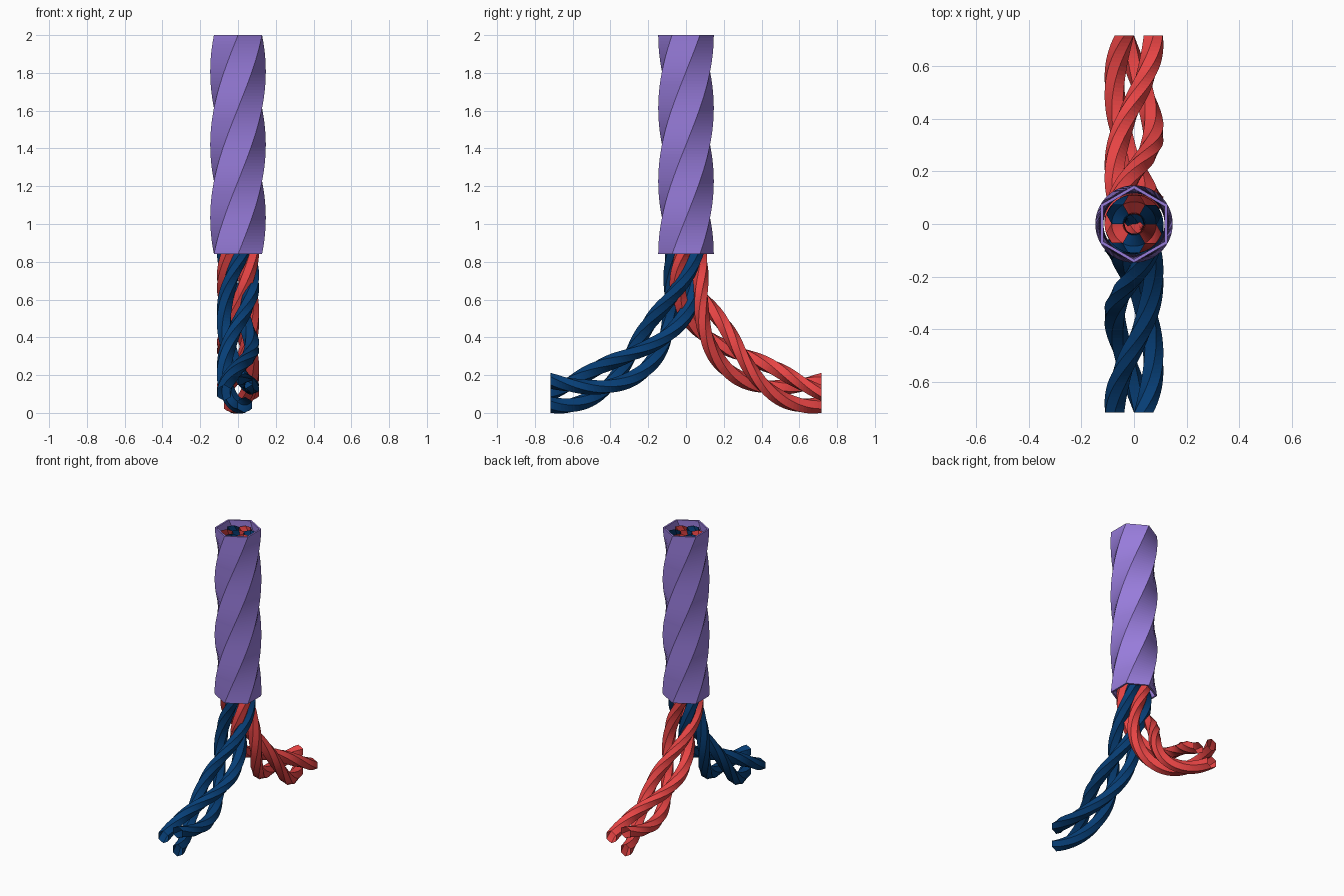
import bpy, bmesh, math
from mathutils import Vector

if "Cube" in bpy.data.objects:
    bpy.data.objects.remove(bpy.data.objects["Cube"])


def material(name, col):
    m = bpy.data.materials.new(name)
    m.diffuse_color = (*col, 1)
    m.use_nodes = True
    m.node_tree.nodes["Principled BSDF"].inputs["Base Color"].default_value = m.diffuse_color
    return m


PURPLE = material("purple", (0.31, 0.20, 0.70))
RED = material("red", (0.80, 0.058, 0.058))
BLUE = material("dark_blue", (0.002, 0.048, 0.18))


def loft(name, rings, mat, closed=False):
    """Skin a list of vertex rings; leave the ends open, or join last ring to first."""
    bm = bmesh.new()
    vr = [[bm.verts.new(p) for p in ring] for ring in rings]
    n = len(vr[0])
    pairs = list(zip(vr, vr[1:])) + ([(vr[-1], vr[0])] if closed else [])
    for a, b in pairs:
        for i in range(n):
            j = (i + 1) % n
            bm.faces.new((a[i], a[j], b[j], b[i]))
    bmesh.ops.recalc_face_normals(bm, faces=bm.faces)
    me = bpy.data.meshes.new(name)
    bm.to_mesh(me)
    bm.free()
    me.materials.append(mat)
    ob = bpy.data.objects.new(name, me)
    bpy.context.collection.objects.link(ob)
    return ob


# Sleeve: thin-walled hexagonal tube twisted half a turn
Z0, Z1, STEPS = 0.84, 2.0, 72


def hexagon(radius, k):
    f = k / STEPS
    a0 = math.pi / 2 + math.pi * f
    return [(radius * math.cos(a0 + i * math.pi / 3),
             radius * math.sin(a0 + i * math.pi / 3),
             Z0 + (Z1 - Z0) * f) for i in range(6)]


outer = [hexagon(0.147, k) for k in range(STEPS + 1)]
inner = [hexagon(0.134, k) for k in range(STEPS, -1, -1)]
loft("twisted_sleeve", outer + inner, PURPLE, closed=True)

# Centre line of one leg (y, z): straight down the sleeve, then sweeping outwards
TOP, END_Z, END_Y = 1.97, 0.106, -0.717
path = [Vector((0, TOP + (Z0 - TOP) * k / 60)) for k in range(60)]
tangents = [Vector((0, -1))] * 60
P = [Vector(p) for p in ((0, Z0), (0, 0.47), (-0.33, END_Z), (END_Y, END_Z))]
for k in range(71):
    t = k / 70
    s = 1 - t
    path.append(P[0]*s**3 + P[1]*3*s*s*t + P[2]*3*s*t*t + P[3]*t**3)
    d = (P[1]-P[0])*s*s + (P[2]-P[1])*2*s*t + (P[3]-P[2])*t*t
    tangents.append(d.normalized())
length = [0.0]
for a, b in zip(path, path[1:]):
    length.append(length[-1] + (b - a).length)

# Strands: hollow hexagonal cords spiralling around the leg centre line
ORBIT, CORD, TWIST = 0.0733, 0.042, math.radians(690)


def strand(name, phase, side, mat):
    rings = []
    for c, t, l in zip(path, tangents, length):
        phi = phase + TWIST * l / length[-1]
        ring = []
        for i in range(6):
            a = phi + math.pi / 6 + i * math.pi / 3
            u = ORBIT * math.cos(phi) + CORD * math.cos(a)
            v = ORBIT * math.sin(phi) + CORD * math.sin(a)
            ring.append((side * u, side * (c.x + v * t.y), c.y - v * t.x))
        rings.append(ring)
    loft(name, rings, mat)


for i in range(3):
    ph = math.radians(90 + 120 * i)
    strand(f"blue_strand_{i + 1}", ph, 1, BLUE)
    strand(f"red_strand_{i + 1}", ph, -1, RED)
